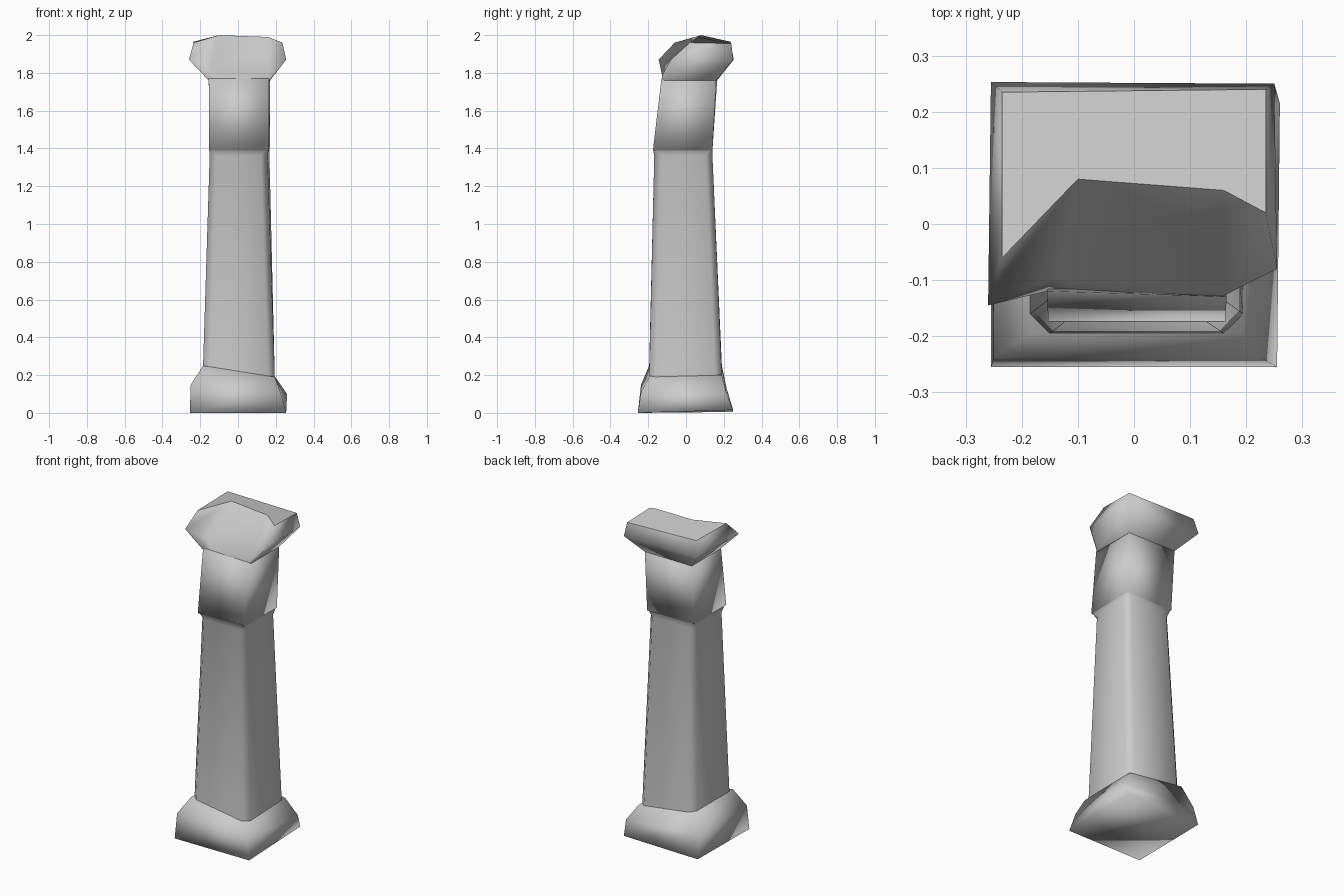
import bpy
from mathutils import Vector

if "Cube" in bpy.data.objects:
    bpy.data.objects.remove(bpy.data.objects["Cube"])


def chamfer(corners, c):
    """Turn four corner points into an eight point ring with cut corners."""
    pts = [Vector(p) for p in corners]
    ring = []
    for i, p in enumerate(pts):
        for q in (pts[i - 1], pts[(i + 1) % len(pts)]):
            ring.append(p + (q - p).normalized() * c)
    return ring


def loft(name, rings):
    """Skin a stack of equal rings, close both ends and shade smooth."""
    n = len(rings[0])
    verts = [tuple(p) for r in rings for p in r]
    faces = [tuple(range(n))[::-1],
             tuple(range(n * (len(rings) - 1), n * len(rings)))]
    for k in range(len(rings) - 1):
        for i in range(n):
            j = (i + 1) % n
            faces.append((k * n + i, k * n + j, k * n + n + j, k * n + n + i))
    mesh = bpy.data.meshes.new(name)
    mesh.from_pydata(verts, [], faces)
    for f in mesh.polygons:
        f.use_smooth = len(f.vertices) == 4
    mesh.update()
    ob = bpy.data.objects.new(name, mesh)
    bpy.context.collection.objects.link(ob)
    return ob


# Corner order: front left, front right, back right, back left
shaft_foot = [(-.185, -.195, .25), (.195, -.195, .19), (.19, .19, .2), (-.185, .19, .25)]
shaft_top = [(-.15, -.168, 1.36), (.155, -.168, 1.36), (.168, .14, 1.36), (-.15, .14, 1.36)]

# Worn square foot with its back right corner knocked in
loft("pillar_base", [
    [(-.255, -.255, 0), (.255, -.255, 0), (.25, .25, .015), (-.255, .25, .005)],
    [(-.25, -.238, .15), (.225, -.238, .11), (.26, .215, .1), (-.25, .215, .13)],
    shaft_foot,
])

# Tapered shaft with cut corners
loft("pillar_shaft", [
    chamfer(shaft_foot, .035),
    chamfer(shaft_top, .035),
    chamfer([(-.153, -.175, 1.4), (.163, -.175, 1.4), (.168, .14, 1.4), (-.153, .14, 1.4)], .004),
])

# Neck leaning back towards the broken capital
loft("pillar_neck", [
    [(-.153, -.175, 1.39), (.163, -.175, 1.39), (.168, .14, 1.39), (-.153, .14, 1.39)],
    [(-.155, -.12, 1.77), (.165, -.13, 1.77), (.17, .16, 1.76), (-.155, .165, 1.76)],
])

# Broken capital: flared block with a sloping fracture at the front
loft("broken_capital", [
    [(-.155, -.12, 1.76), (-.1, -.12, 1.76), (.155, -.13, 1.76),
     (.17, -.11, 1.76), (.17, .16, 1.76), (-.155, .165, 1.76)],
    [(-.26, -.145, 1.87), (-.14, -.095, 1.82), (.165, -.125, 1.79),
     (.255, -.08, 1.87), (.25, .25, 1.87), (-.255, .253, 1.87)],
    [(-.235, -.06, 1.96), (-.1, .08, 2.0), (.16, .06, 1.99),
     (.235, .02, 1.96), (.235, .24, 1.955), (-.235, .235, 1.965)],
])
